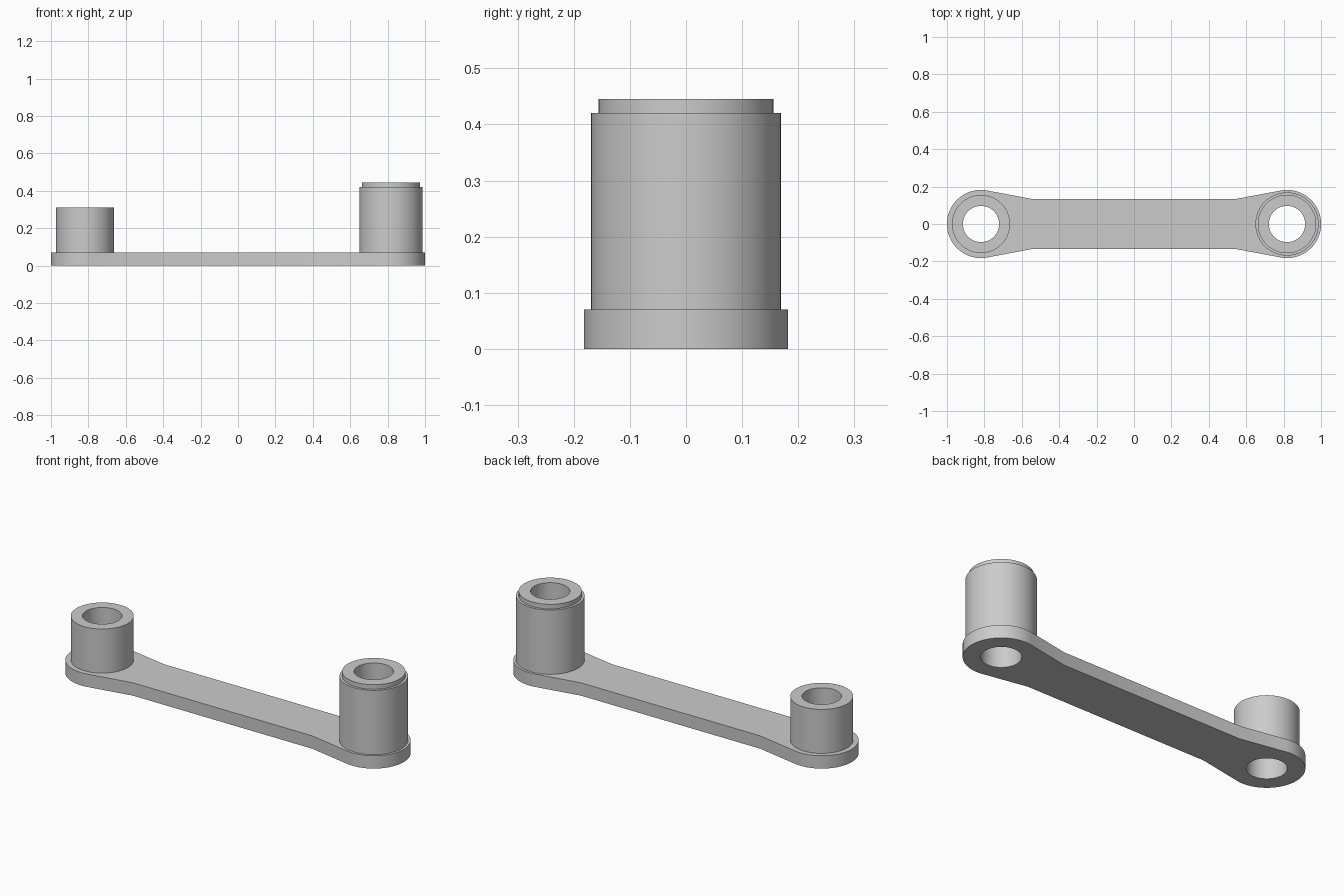
import bpy, bmesh
from math import acos, atan2, cos, hypot, pi, sin

END_X = 0.818      # bore centres at +/- this x
END_R = 0.182      # rounded plate ends
BORE_R = 0.097
PLATE_H = 0.07
SEGMENTS = 96

cube = bpy.data.objects.get("Cube")
if cube:
    bpy.data.objects.remove(cube, do_unlink=True)

grey = bpy.data.materials.new("plain_grey")
grey.use_nodes = True
grey.diffuse_color = (0.6, 0.6, 0.6, 1)
grey.node_tree.nodes["Principled BSDF"].inputs["Base Color"].default_value = grey.diffuse_color


def make_object(name, bm):
    bmesh.ops.recalc_face_normals(bm, faces=bm.faces)
    mesh = bpy.data.meshes.new(name)
    bm.to_mesh(mesh)
    bm.free()
    mesh.materials.append(grey)
    obj = bpy.data.objects.new(name, mesh)
    bpy.context.collection.objects.link(obj)
    return obj


def smooth(obj):
    bpy.ops.object.select_all(action='DESELECT')
    obj.select_set(True)
    bpy.context.view_layer.objects.active = obj
    bpy.ops.object.shade_smooth_by_angle(angle=pi / 9)


def plate_outline(neck_x=0.54, neck_y=0.133, steps=64):
    """Straight bar whose flanks run tangent into the round ends."""
    dx = neck_x - END_X
    tangent = atan2(neck_y, dx) - acos(END_R / hypot(dx, neck_y))
    half = [(neck_x, -neck_y)]
    for i in range(steps + 1):
        a = -tangent + 2 * tangent * i / steps
        half.append((END_X + END_R * cos(a), END_R * sin(a)))
    half.append((neck_x, neck_y))
    return half + [(-x, -y) for x, y in half]


def make_plate():
    bm = bmesh.new()
    face = bm.faces.new([bm.verts.new((x, y, 0)) for x, y in plate_outline()])
    top = bmesh.ops.extrude_face_region(bm, geom=[face])["geom"]
    verts = [v for v in top if isinstance(v, bmesh.types.BMVert)]
    bmesh.ops.translate(bm, verts=verts, vec=(0, 0, PLATE_H))
    plate = make_object("link_plate", bm)

    # Bore both ends right through
    for side in (-1, 1):
        cut = bmesh.new()
        bmesh.ops.create_cone(cut, cap_ends=True, segments=SEGMENTS,
                              radius1=BORE_R, radius2=BORE_R, depth=1)
        bmesh.ops.translate(cut, verts=cut.verts, vec=(side * END_X, 0, 0))
        cutter = make_object("bore_cutter", cut)
        cutter.hide_render = True
        mod = plate.modifiers.new("bore", 'BOOLEAN')
        mod.operation = 'DIFFERENCE'
        mod.solver = 'EXACT'
        mod.object = cutter
        bpy.context.view_layer.objects.active = plate
        bpy.ops.object.modifier_apply(modifier=mod.name)
        bpy.data.objects.remove(cutter, do_unlink=True)
    smooth(plate)


def make_boss(name, x, outer):
    """Hollow boss turned from (radius, z) points, open where it meets the plate."""
    top = outer[-1][1]
    profile = outer + [(BORE_R, top), (BORE_R, PLATE_H)]
    bm = bmesh.new()
    rings = []
    for r, z in profile:
        ring = bmesh.ops.create_circle(bm, segments=SEGMENTS, radius=r)["verts"]
        bmesh.ops.translate(bm, verts=ring, vec=(x, 0, z))
        rings.append(ring)
    for a, b in zip(rings, rings[1:]):
        for i in range(SEGMENTS):
            j = (i + 1) % SEGMENTS
            bm.faces.new((a[i], a[j], b[j], b[i]))
    smooth(make_object(name, bm))


make_plate()
make_boss("short_boss", -END_X, [(0.155, PLATE_H), (0.155, 0.31)])
# The tall boss carries a narrower shoulder on top
make_boss("tall_boss", END_X, [(0.169, PLATE_H), (0.169, 0.42), (0.156, 0.42), (0.156, 0.445)])
